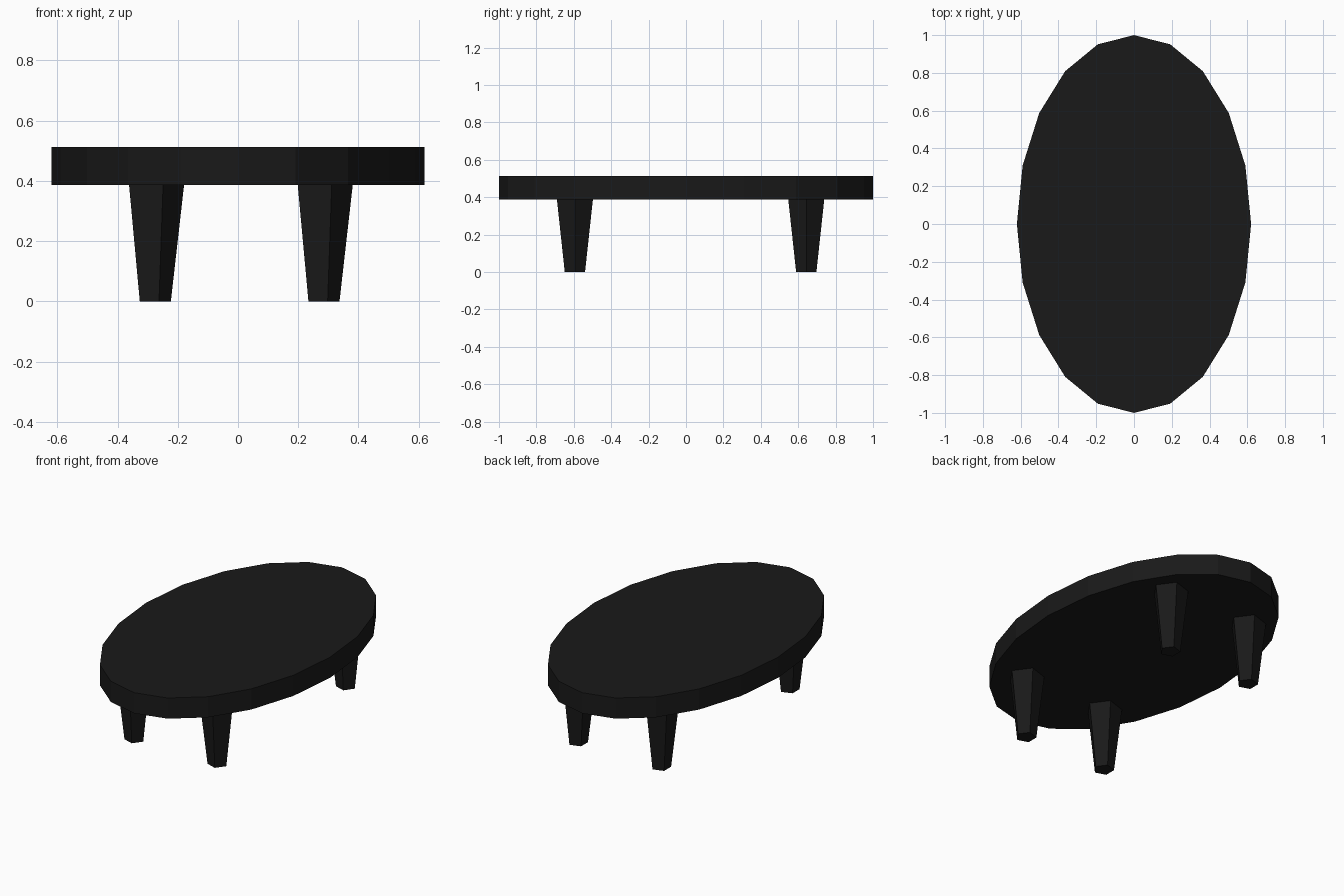
import bpy

if "Cube" in bpy.data.objects:
    bpy.data.objects.remove(bpy.data.objects["Cube"])

black = bpy.data.materials.new("dark_finish")
black.diffuse_color = (0.01, 0.01, 0.01, 1.0)
black.use_nodes = True
black.node_tree.nodes["Principled BSDF"].inputs["Base Color"].default_value = black.diffuse_color

TOP_Z, UNDER_Z = 0.513, 0.387


def finish(name):
    obj = bpy.context.object
    obj.name = name
    obj.data.materials.append(black)
    return obj


# Oval tabletop: 20-sided slab with corners on both axes
bpy.ops.mesh.primitive_cylinder_add(
    vertices=20, radius=1, depth=TOP_Z - UNDER_Z,
    location=(0, 0, (TOP_Z + UNDER_Z) / 2))
tabletop = finish("tabletop")
for v in tabletop.data.vertices:
    v.co.x *= 0.62

# Tapered five-sided legs, each with one corner pointing to +x
for end, y in (("front", -0.594), ("back", 0.643)):
    for side, x in (("left", -0.28), ("right", 0.28)):
        bpy.ops.mesh.primitive_cone_add(
            vertices=5, radius1=0.057, radius2=0.101, depth=UNDER_Z,
            location=(x, y, UNDER_Z / 2))
        leg = finish(f"{end}_{side}_leg")
        # primitive starts with a corner on +y; turn it to +x
        for v in leg.data.vertices:
            v.co.x, v.co.y = v.co.y, -v.co.x
